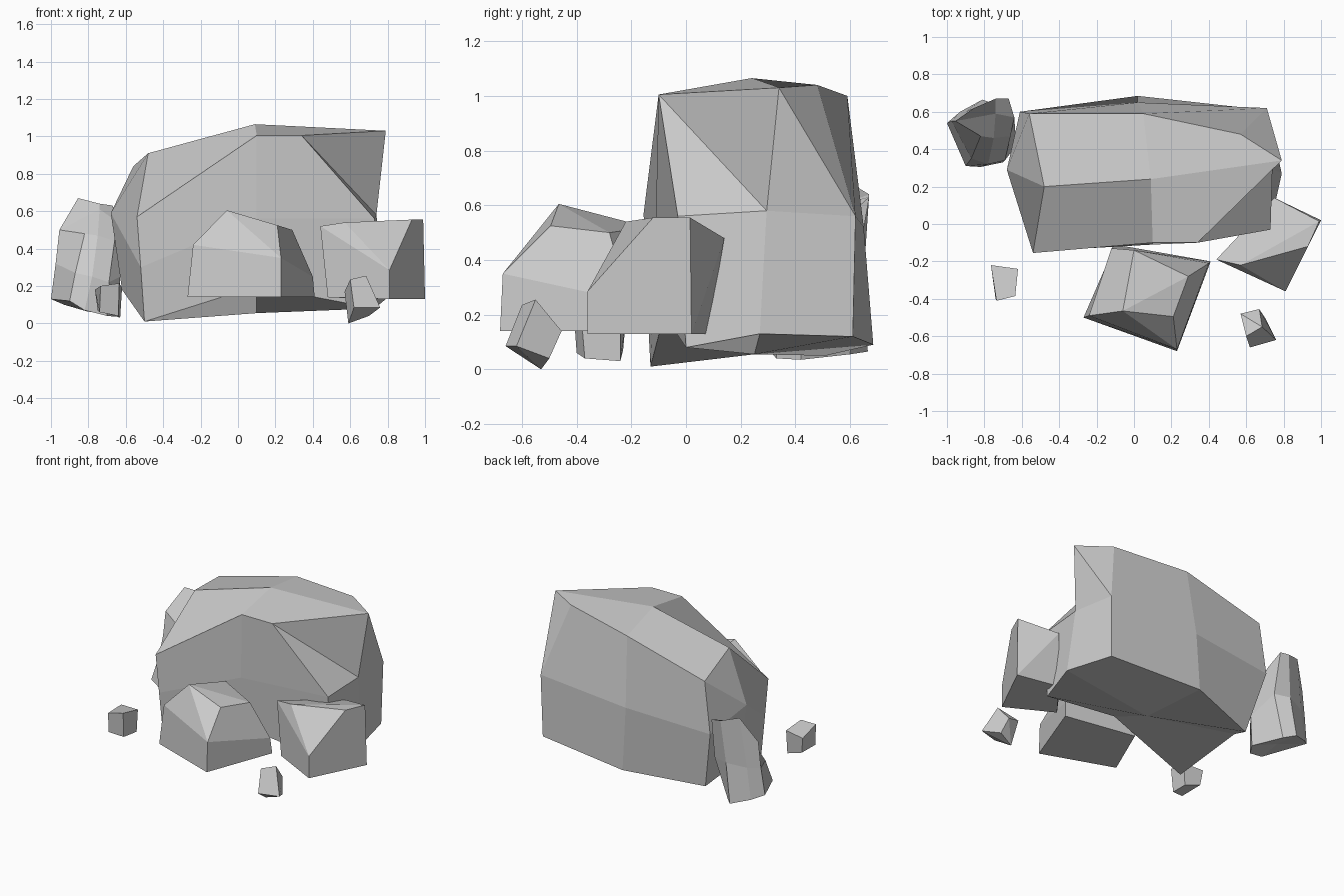
import bpy, bmesh


def finish(bm, name):
    bmesh.ops.recalc_face_normals(bm, faces=bm.faces)
    mesh = bpy.data.meshes.new(name)
    bm.to_mesh(mesh)
    bm.free()
    bpy.context.collection.objects.link(bpy.data.objects.new(name, mesh))


def lofted_rock(name, rings, bottom, top, creased=()):
    """Rock from 8-point rings, closed by quads around a centre point.
    Quads listed in creased as (ring, side) are split into two triangles."""
    bm = bmesh.new()
    loops = [[bm.verts.new(p) for p in r] for r in rings]
    for k, (a, b) in enumerate(zip(loops, loops[1:])):
        for i in range(8):
            j = (i + 1) % 8
            if (k, i) in creased:
                bm.faces.new((a[i], a[j], b[i]))
                bm.faces.new((a[j], b[j], b[i]))
            else:
                bm.faces.new((a[i], a[j], b[j], b[i]))
    for loop, c in ((loops[0], bottom), (loops[-1], top)):
        centre = bm.verts.new(c)
        for i in range(0, 8, 2):
            bm.faces.new((centre, loop[i - 1], loop[i], loop[i + 1]))
    finish(bm, name)


def chipped_rock(name, corners):
    """Convex rock wrapped around a few corner points."""
    bm = bmesh.new()
    for p in corners:
        bm.verts.new(p)
    bmesh.ops.convex_hull(bm, input=bm.verts)
    loose = [v for v in bm.verts if not v.link_faces]
    bmesh.ops.delete(bm, geom=loose, context='VERTS')
    bmesh.ops.dissolve_limit(bm, angle_limit=0.2, verts=bm.verts, edges=bm.edges)
    finish(bm, name)


# Main boulder: bottom, middle and top rings, starting front left
lofted_rock("main_boulder", [
    [(-.50, -.13, .01), (.10, -.08, .20), (.73, 0, .08), (.79, .27, .13),
     (.70, .61, .12), (.02, .685, .09), (-.51, .51, .05), (-.62, .27, .18)],
    [(-.52, -.145, .30), (.10, -.11, .56), (.73, -.03, .56), (.74, .295, .58),
     (.71, .62, .56), (.02, .65, .52), (-.61, .60, .48), (-.68, .29, .59)],
    [(-.54, -.155, .57), (.10, -.10, 1.005), (.34, -.10, 1.005), (.79, .34, 1.03),
     (.57, .48, 1.04), (.05, .59, 1.0), (-.56, .59, .84), (-.48, .20, .91)],
], (.10, .25, .055), (.09, .24, 1.065), creased={(1, 2), (1, 3), (1, 6)})

# Leaning rock on the left, its top sloping down to the front
lofted_rock("left_rock", [
    [(-.90, .31, .12), (-.82, .305, .07), (-.70, .33, .04), (-.64, .42, .035),
     (-.75, .60, .055), (-.81, .665, .065), (-.93, .60, .10), (-1.0, .54, .13)],
    [(-.87, .35, .27), (-.78, .32, .25), (-.69, .34, .22), (-.63, .42, .25),
     (-.66, .62, .34), (-.77, .65, .34), (-.90, .60, .32), (-.975, .55, .32)],
    [(-.82, .47, .48), (-.75, .46, .47), (-.66, .47, .44), (-.64, .57, .54),
     (-.67, .67, .63), (-.74, .67, .64), (-.855, .62, .67), (-.955, .55, .50)],
], (-.80, .48, .08), (-.74, .59, .61))

# Medium rocks in front of the boulder
chipped_rock("front_rock", [
    (-.27, -.50, .14), (.23, -.68, .14), (.41, -.20, .14), (-.10, -.11, .14),
    (-.24, -.49, .42), (.23, -.67, .35), (.40, -.21, .25), (-.12, -.13, .40),
    (-.06, -.465, .605), (.21, -.495, .525), (.29, -.28, .50), (0, -.14, .52)])

chipped_rock("right_rock", [
    (.48, -.20, .14), (.81, -.36, .13), (1.0, .02, .13), (.70, .08, .13),
    (.81, -.36, .285), (.44, -.19, .52), (.57, -.22, .54), (.93, -.12, .555),
    (.99, .015, .555), (.75, .14, .48), (.74, .10, .36)])

# Small pebbles
chipped_rock("left_pebble", [
    (-.74, -.40, .06), (-.64, -.37, .04), (-.63, -.24, .03), (-.75, -.23, .07),
    (-.735, -.41, .20), (-.635, -.385, .215), (-.62, -.24, .19), (-.765, -.22, .18)])

chipped_rock("right_pebble", [
    (.59, -.53, 0), (.70, -.50, .04), (.76, -.62, .085), (.62, -.66, .085),
    (.60, -.60, .235), (.685, -.55, .255), (.57, -.48, .17), (.67, -.455, .14)])
